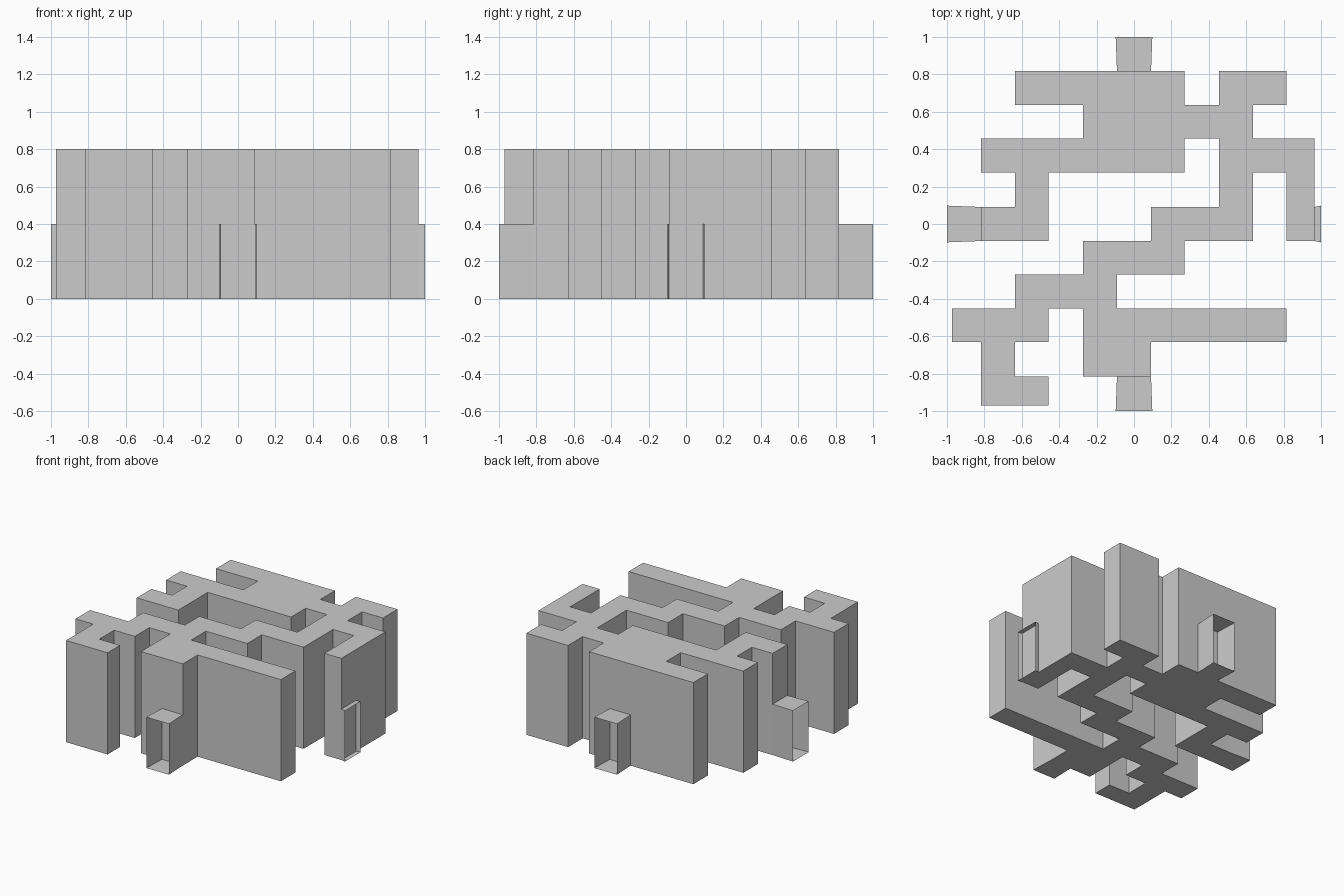
import bpy, bmesh, math
from mathutils import Matrix

if "Cube" in bpy.data.objects:
    bpy.data.objects.remove(bpy.data.objects["Cube"])

XS = [-.972, -.818, -.637, -.456, -.273, -.091, .091, .27, .454, .635, .816, .964]
YS = [.818, .637, .456, .275, .091, -.091, -.27, -.452, -.632, -.816, -.97]
PLAN = ["..#####.##.",
        "....#####..",
        ".######.###",
        "..#.....#.#",
        ".##...###.#",
        "....###....",
        "..###......",
        "###.######.",
        ".#..##.....",
        ".##........"]


def add_object(name, bm):
    mesh = bpy.data.meshes.new(name)
    bm.to_mesh(mesh)
    bm.free()
    obj = bpy.data.objects.new(name, mesh)
    bpy.context.collection.objects.link(obj)
    return obj


# Maze walls: floor-plan cells merged and raised to full height
bm = bmesh.new()
for r, row in enumerate(PLAN):
    for c, cell in enumerate(row):
        if cell == "#":
            x0, x1, y0, y1 = XS[c], XS[c + 1], YS[r + 1], YS[r]
            bm.faces.new([bm.verts.new((x, y, 0)) for x, y in
                          ((x0, y0), (x1, y0), (x1, y1), (x0, y1))])
bmesh.ops.remove_doubles(bm, verts=bm.verts[:], dist=1e-4)
ext = bmesh.ops.extrude_face_region(bm, geom=bm.faces[:], use_keep_orig=True)
for v in ext["geom"]:
    if isinstance(v, bmesh.types.BMVert):
        v.co.z = 0.8
bmesh.ops.recalc_face_normals(bm, faces=bm.faces[:])
bmesh.ops.dissolve_limit(bm, angle_limit=math.radians(1),
                         verts=bm.verts[:], edges=bm.edges[:])
add_object("maze_walls", bm)


# Doorways: flared thin sleeves, open at the outer end
def doorway(name, inner, angle):
    bm = bmesh.new()
    rings = []
    for dist, half in ((inner, .091), (1.0, .098)):
        rings.append([bm.verts.new((dist, y, z)) for y, z in
                      ((-half, 0), (half, 0), (half, .4), (-half, .4))])
    a, b = rings
    for i in range(4):
        j = (i + 1) % 4
        bm.faces.new((a[i], a[j], b[j], b[i]))
    bmesh.ops.recalc_face_normals(bm, faces=bm.faces[:])
    bm.transform(Matrix.Rotation(math.radians(angle), 4, 'Z'))
    add_object(name, bm)


doorway("right_doorway", .964, 0)
doorway("back_doorway", .818, 90)
doorway("left_doorway", .818, 180)
doorway("front_doorway", .816, 270)
